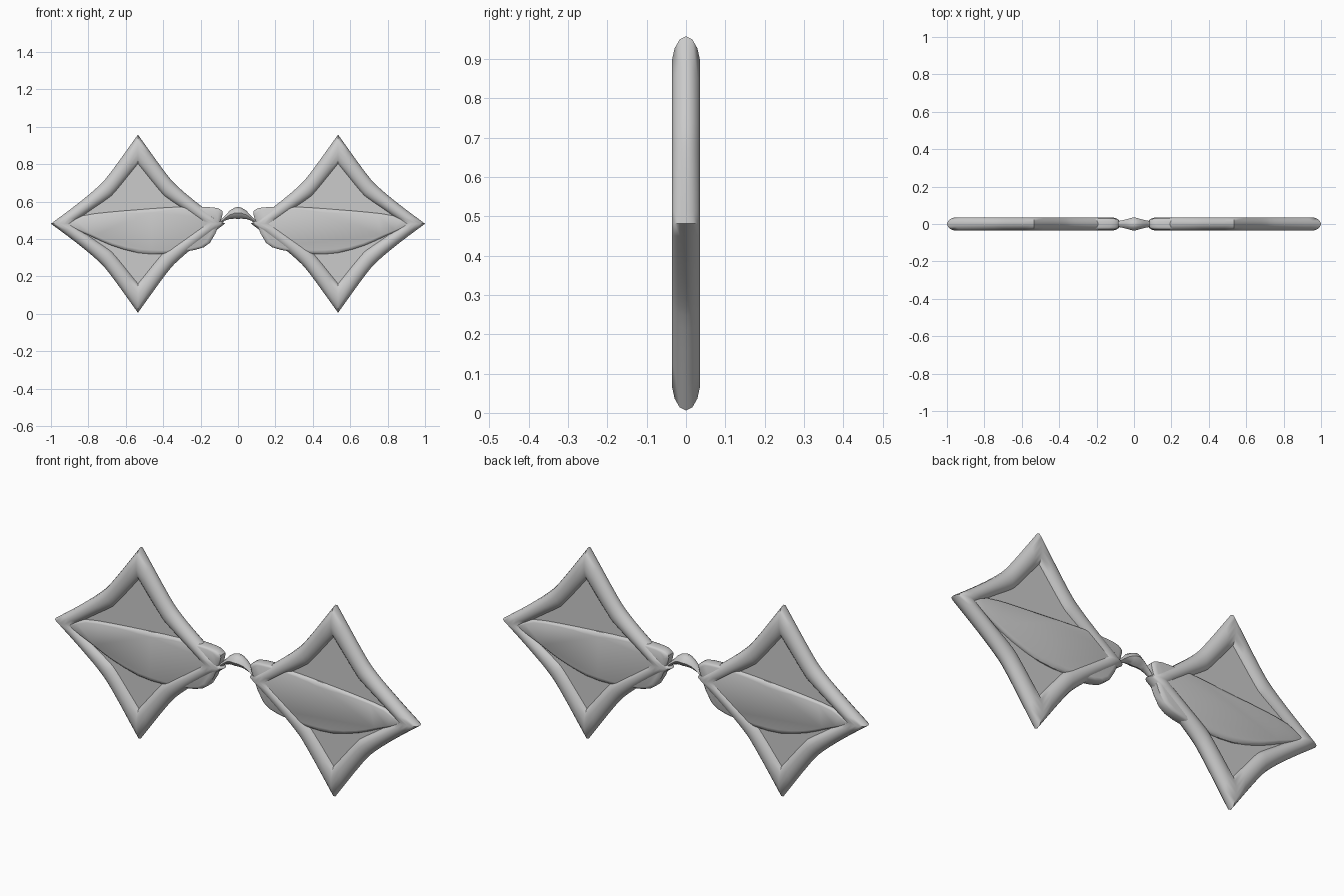
import bpy
import bmesh
from math import sin, cos, pi
from mathutils import Vector

cube = bpy.data.objects.get("Cube")
if cube:
    bpy.data.objects.remove(cube)

CX, CZ = 0.535, 0.482

grey = bpy.data.materials.new("plain_grey")
grey.use_nodes = True
colour = (0.6, 0.6, 0.6, 1)
grey.diffuse_color = colour
grey.node_tree.nodes["Principled BSDF"].inputs["Base Color"].default_value = colour


def loft(name, rings, closed=False, angle=40):
    """Skin a list of rings; cap the ends unless the loop is closed."""
    bm = bmesh.new()
    loops = [[bm.verts.new(p) for p in ring] for ring in rings]
    n = len(loops[0])
    pairs = list(zip(loops, loops[1:]))
    if closed:
        pairs.append((loops[-1], loops[0]))
    else:
        bm.faces.new(loops[0])
        bm.faces.new(loops[-1])
    for a, b in pairs:
        for i in range(n):
            j = (i + 1) % n
            bm.faces.new((a[i], a[j], b[j], b[i]))
    bmesh.ops.recalc_face_normals(bm, faces=bm.faces)
    mesh = bpy.data.meshes.new(name)
    bm.to_mesh(mesh)
    bm.free()
    mesh.materials.append(grey)
    obj = bpy.data.objects.new(name, mesh)
    bpy.context.collection.objects.link(obj)
    bpy.ops.object.select_all(action="DESELECT")
    obj.select_set(True)
    bpy.context.view_layer.objects.active = obj
    bpy.ops.object.shade_smooth_by_angle(angle=angle * pi / 180)
    return obj


def spline(points, steps):
    """Smooth curve through the points, ends included."""
    p = [Vector(q) for q in points]
    p = [2 * p[0] - p[1]] + p + [2 * p[-1] - p[-2]]
    out = []
    for i in range(1, len(p) - 2):
        a, b, c, d = p[i - 1:i + 3]
        for k in range(steps):
            t = k / steps
            out.append(0.5 * (2 * b + (c - a) * t + (2 * a - 5 * b + 4 * c - d) * t * t
                              + (3 * b - a - 3 * c + d) * t ** 3))
    return out + [p[-2]]


def star(quarter):
    """Repeat a top-to-side curve around all four quadrants."""
    q = quarter
    flip = q[::-1]
    right = q + [Vector((v.x, -v.y)) for v in flip[1:]]
    return right + [Vector((-v.x, v.y)) for v in right[-2:0:-1]]


# Concave star rim outlines, from the top tip to the side tip
outer = star(spline([(0, .476), (.149, .27), (.22, .192), (.335, .097), (.465, 0)], 3))
inner = star(spline([(0, .315), (.122, .166), (.163, .13), (.24, .078), (.35, 0)], 3))
SIDES = 14


def rim_ring(s, a, b):
    ring = []
    for k in range(SIDES):
        ang = 2 * pi * k / SIDES
        p = a.lerp(b, 0.5 - 0.5 * cos(ang))
        ring.append((s * CX + p.x, .037 * sin(ang), CZ + p.y))
    return ring


# Leaf outline across the lens, clockwise from the outer tip
leaf = [(.93, .476), (.834, .524), (.69, .544), (.535, .557), (.39, .568), (.257, .573),
        (.13, .569), (.09, .555), (.082, .535), (.10, .48), (.15, .38), (.23, .342),
        (.39, .321), (.535, .326), (.684, .369), (.79, .417)]
leaf_curve = spline(leaf + leaf[:1], 2)[:-1]
leaf_mid = Vector((.47, .455))


def leaf_ring(s, shrink, y):
    ring = []
    for p in leaf_curve:
        d = leaf_mid - p
        q = p + d.normalized() * min(shrink, d.length * 0.5)
        ring.append((s * q.x, y, q.y))
    return ring


for side, s in (("left", 1), ("right", -1)):
    loft(side + "_rim", [rim_ring(s, a, b) for a, b in zip(outer, inner)], True, 50)
    middle = [a.lerp(b, 0.6) for a, b in zip(outer, inner)]
    loft(side + "_lens", [[(s * CX + p.x, y, CZ + p.y) for p in middle] for y in (-.013, .013)])
    loft(side + "_leaf", [leaf_ring(s, d, y) for d, y in
                          ((.022, -.029), (.007, -.025), (0, -.018),
                           (0, .018), (.007, .025), (.022, .029))])

# Arched bridge: distance from the middle, height, half height, half depth
half = [(.13, .462, .02, .016), (.095, .489, .009, .014), (.07, .511, .012, .018),
        (.045, .529, .022, .024), (.02, .538, .029, .031), (0, .54, .032, .036)]
stations = [(-x, z, h, d) for x, z, h, d in half] + half[-2::-1]
section = [(0, 1), (.6, .7), (1, 0), (.7, -.6), (0, -1), (-.7, -.6), (-1, 0), (-.6, .7)]
loft("bridge", [[(x, d * u, z + h * v) for u, v in section] for x, z, h, d in stations], angle=50)
